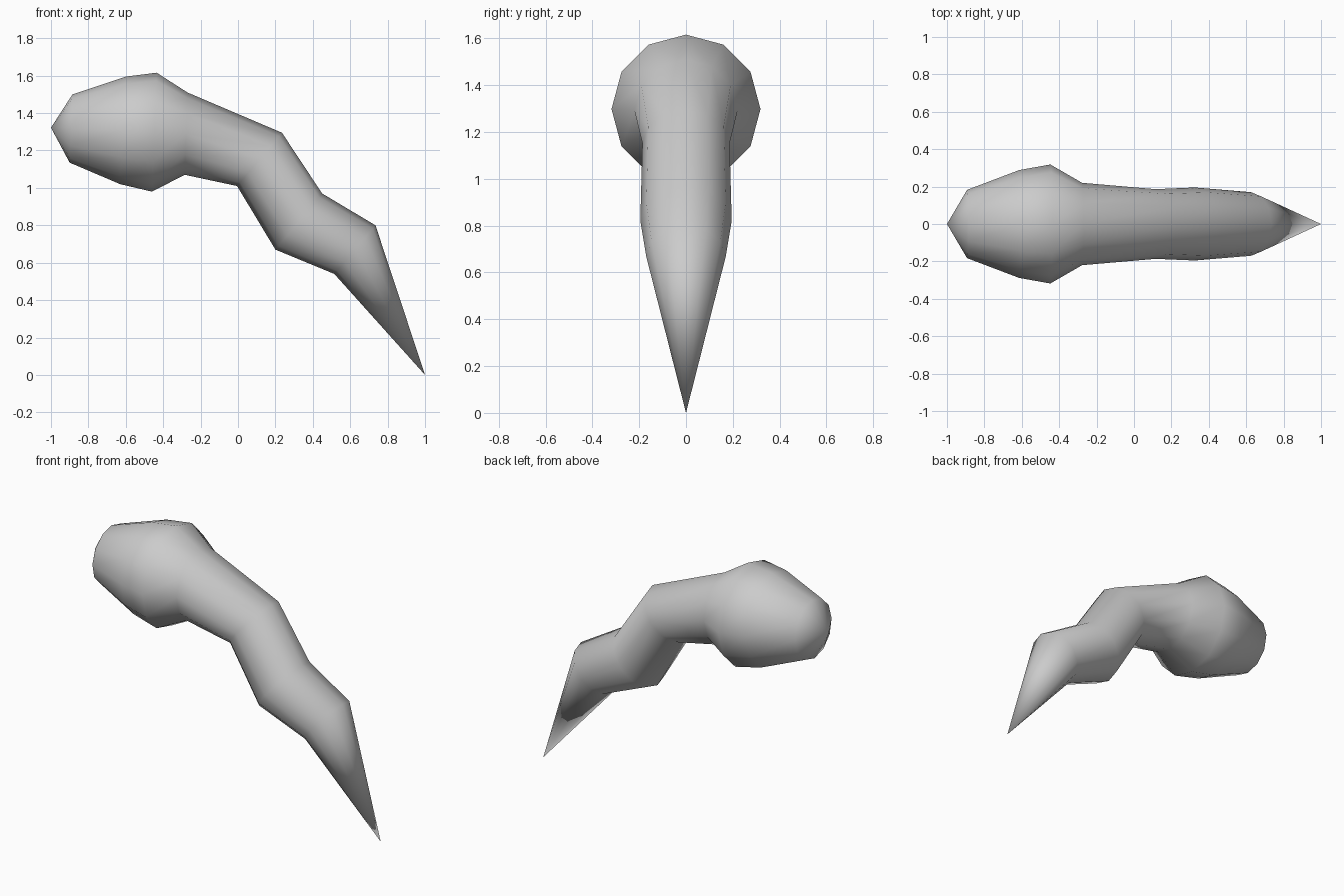
import bpy, bmesh
from math import sin, cos, pi
from mathutils import Vector

if "Cube" in bpy.data.objects:
    bpy.data.objects.remove(bpy.data.objects["Cube"])

SIDES = 12
# Each ring: top point (x, z) and bottom point (x, z) of the bent tube
RINGS = [
    ((-0.885, 1.50), (-0.90, 1.135)),
    ((-0.60, 1.595), (-0.63, 1.02)),
    ((-0.435, 1.616), (-0.46, 0.98)),
    ((-0.27, 1.51), (-0.285, 1.07)),
    ((0.235, 1.295), (-0.005, 1.01)),
    ((0.45, 0.97), (0.20, 0.67)),
    ((0.735, 0.80), (0.515, 0.54)),
]
HEAD_TIP = (-1.0, 0, 1.322)
TAIL_TIP = (1.0, 0, 0.0)

bm = bmesh.new()


def ring(top, bottom):
    a, b = Vector((top[0], 0, top[1])), Vector((bottom[0], 0, bottom[1]))
    centre, up = (a + b) / 2, (a - b) / 2
    side = Vector((0, up.length, 0))
    angles = [2 * pi * i / SIDES for i in range(SIDES)]
    return [bm.verts.new(centre + up * cos(t) + side * sin(t)) for t in angles]


# Tapered club body
loops = [ring(*r) for r in RINGS]
for p, q in zip(loops, loops[1:]):
    for i in range(SIDES):
        j = (i + 1) % SIDES
        bm.faces.new((p[i], p[j], q[j], q[i]))

# Pointed ends
for tip, loop in ((HEAD_TIP, loops[0]), (TAIL_TIP, loops[-1])):
    v = bm.verts.new(tip)
    for i in range(SIDES):
        bm.faces.new((v, loop[i], loop[(i + 1) % SIDES]))

bmesh.ops.recalc_face_normals(bm, faces=bm.faces[:])
for f in bm.faces:
    f.smooth = True
mesh = bpy.data.meshes.new("bent_club_body")
bm.to_mesh(mesh)
bm.free()
bpy.context.collection.objects.link(bpy.data.objects.new("bent_club_body", mesh))
